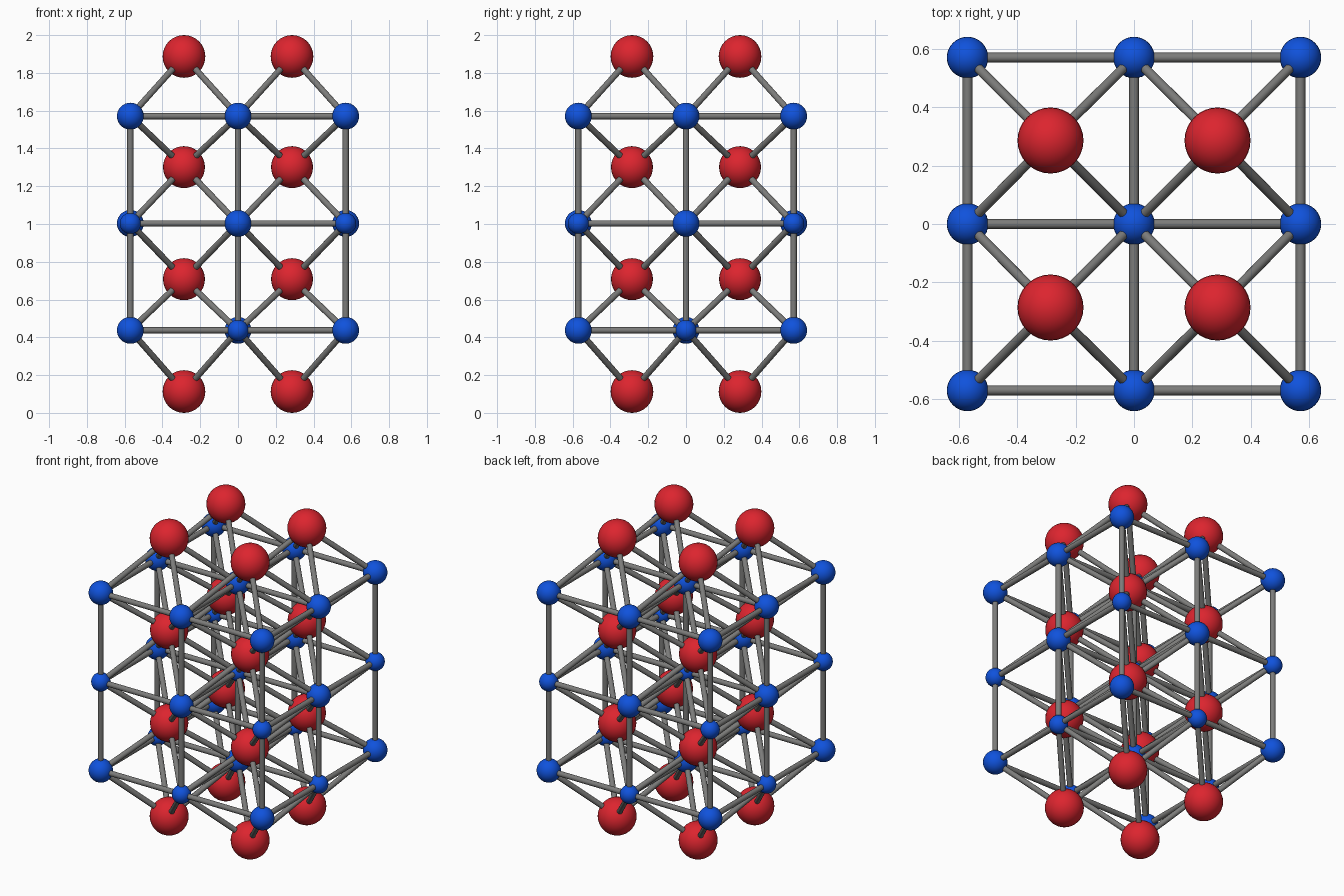
import bpy
from mathutils import Vector

if "Cube" in bpy.data.objects:
    bpy.data.objects.remove(bpy.data.objects["Cube"])


def material(name, colour):
    m = bpy.data.materials.new(name)
    m.diffuse_color = (*colour, 1)
    m.use_nodes = True
    m.node_tree.nodes["Principled BSDF"].inputs["Base Color"].default_value = m.diffuse_color
    return m


RED = material("red", (0.72, 0.018, 0.028))
BLUE = material("blue", (0.005, 0.085, 0.72))
GREY = material("grey", (0.20, 0.20, 0.195))

BLUE_XY = (-0.57, 0.0, 0.57)
BLUE_Z = (0.437, 1.003, 1.571)
RED_XY = (-0.286, 0.286)
RED_Z = (0.113, 0.708, 1.301, 1.887)
ROD_RADIUS = 0.0165


def ball(name, centre, radius, mat):
    bpy.ops.mesh.primitive_uv_sphere_add(segments=32, ring_count=16,
                                         radius=radius, location=centre)
    o = bpy.context.object
    o.name = name
    o.data.materials.append(mat)
    bpy.ops.object.shade_smooth()


def rod(name, a, b):
    a, b = Vector(a), Vector(b)
    d = b - a
    bpy.ops.mesh.primitive_cylinder_add(vertices=16, radius=ROD_RADIUS,
                                        depth=d.length, location=(a + b) / 2)
    o = bpy.context.object
    o.name = name
    o.rotation_mode = 'QUATERNION'
    o.rotation_quaternion = Vector((0, 0, 1)).rotation_difference(d)
    o.data.materials.append(GREY)
    bpy.ops.object.shade_smooth_by_angle(angle=0.6)


def blue_at(i, j, k):
    return (BLUE_XY[i], BLUE_XY[j], BLUE_Z[k])


# Blue balls on a 3 x 3 x 3 grid, alternating in size below the top layer
for i in range(3):
    for j in range(3):
        for k in range(3):
            big = k == 2 or (i + j + k) % 2 == 0
            ball("blue_ball", blue_at(i, j, k), 0.071 if big else 0.056, BLUE)
            # Straight rods to the next ball along each axis
            for di, dj, dk in ((1, 0, 0), (0, 1, 0), (0, 0, 1)):
                if max(i + di, j + dj, k + dk) < 3:
                    rod("grid_rod", blue_at(i, j, k),
                        blue_at(i + di, j + dj, k + dk))

# Red balls in the cell centres, plus a layer above and below
for i, x in enumerate(RED_XY):
    for j, y in enumerate(RED_XY):
        for k, z in enumerate(RED_Z):
            ball("red_ball", (x, y, z), 0.113 if k in (0, 3) else 0.111, RED)
            # Slanted rods to the surrounding blue balls
            for layer in (k - 1, k):
                if 0 <= layer < 3:
                    for a in (i, i + 1):
                        for b in (j, j + 1):
                            rod("slanted_rod", (x, y, z), blue_at(a, b, layer))
